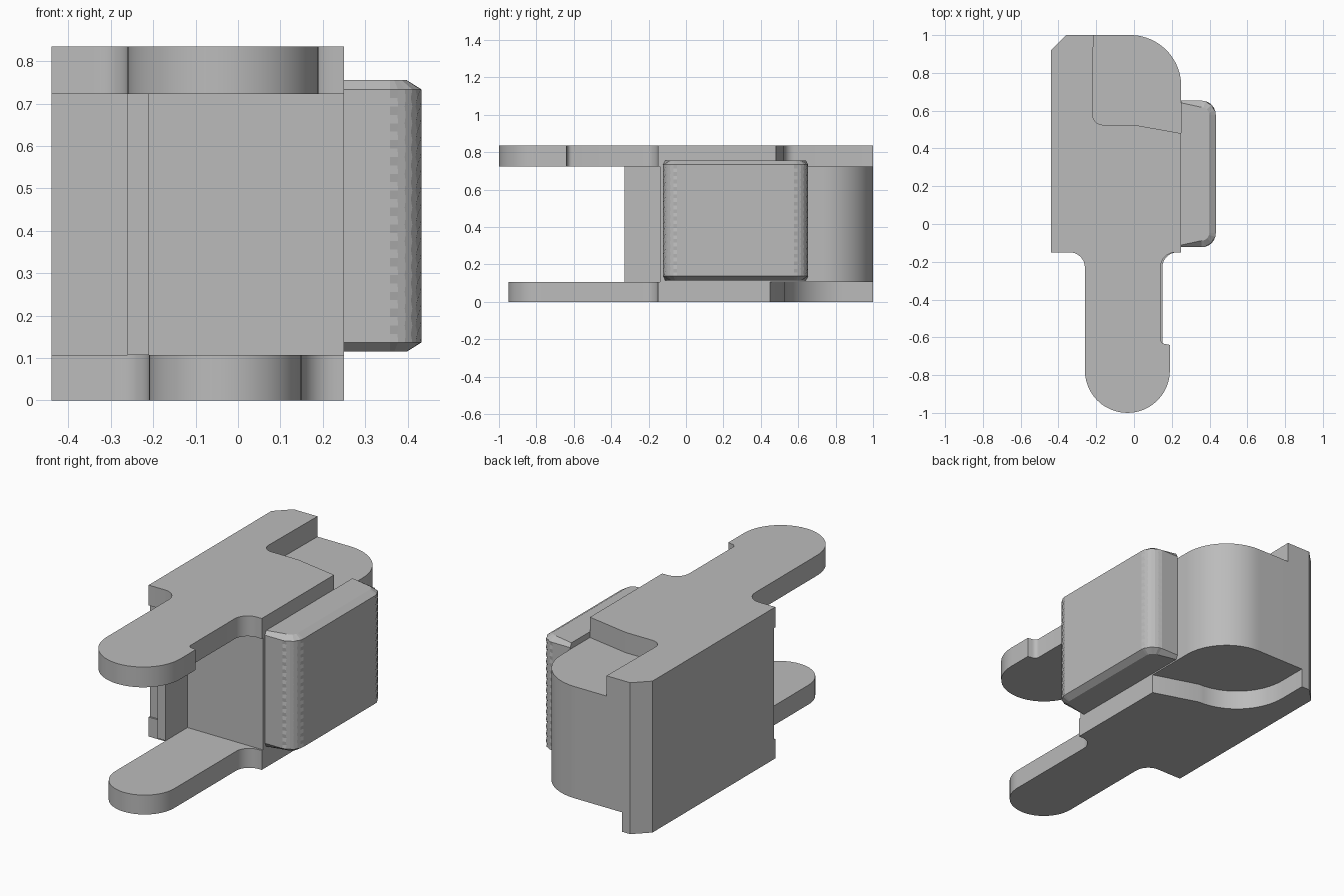
import bpy, bmesh, math

cube = bpy.data.objects.get("Cube")
if cube:
    bpy.data.objects.remove(cube, do_unlink=True)

grey = bpy.data.materials.new("plain grey")
grey.use_nodes = True
colour = (0.5, 0.5, 0.5, 1)
grey.diffuse_color = colour
grey.node_tree.nodes["Principled BSDF"].inputs["Base Color"].default_value = colour


def arc(cx, cy, rx, ry, start, end, steps=10):
    """Points along an elliptical arc, angles in degrees."""
    angles = [math.radians(start + (end - start) * i / steps) for i in range(steps + 1)]
    return [(cx + rx * math.cos(a), cy + ry * math.sin(a)) for a in angles]


def finish(name, bm, smooth=True):
    bmesh.ops.recalc_face_normals(bm, faces=bm.faces)
    mesh = bpy.data.meshes.new(name)
    bm.to_mesh(mesh)
    bm.free()
    mesh.materials.append(grey)
    obj = bpy.data.objects.new(name, mesh)
    bpy.context.collection.objects.link(obj)
    if smooth:
        bpy.ops.object.select_all(action='DESELECT')
        obj.select_set(True)
        bpy.context.view_layer.objects.active = obj
        bpy.ops.object.shade_smooth_by_angle(angle=math.radians(30))
    return obj


def slab(name, outline, z0, z1):
    """Extrude a plan outline between two heights."""
    bm = bmesh.new()
    face = bm.faces.new([bm.verts.new((x, y, z0)) for x, y in outline])
    new = bmesh.ops.extrude_face_region(bm, geom=[face])["geom"]
    verts = [v for v in new if isinstance(v, bmesh.types.BMVert)]
    bmesh.ops.translate(bm, verts=verts, vec=(0, 0, z1 - z0))
    return finish(name, bm)


left, right, back, low, high = -0.44, 0.25, 1.0, 0.107, 0.723
chamfer = [(left, 0.92), (-0.36, back)]

# Main block with one large rounded rear corner
slab("main_block", [(left, -0.14)] + chamfer
     + arc(-0.02, 0.73, 0.27, 0.27, 90, 0, 20) + [(right, -0.14)], low, high)

# Thin rib between the two handles
slab("front_rib", [(-0.26, -0.33), (-0.26, -0.1), (-0.21, -0.1), (-0.21, -0.33)], low, high)

# Upper plate with its wide rounded handle and thumb notch
slab("upper_plate", [(left, -0.15)] + chamfer + [(-0.215, back)]
     + arc(-0.165, 0.58, 0.055, 0.055, 180, 270, 6) + [(0, 0.525), (right, 0.48), (right, -0.15)]
     + arc(0.22, -0.23, 0.08, 0.08, 90, 180, 8)
     + arc(0.165, -0.61, 0.025, 0.025, 180, 270, 4) + [(0.19, -0.64)]
     + arc(-0.035, -0.775, 0.225, 0.225, 0, -180, 24)
     + arc(-0.34, -0.23, 0.08, 0.08, 0, 90, 8), high, 0.835)

# Lower plate with a narrower handle and a curved cut at the rear
slab("lower_plate", [(left, -0.15)] + chamfer + [(-0.31, back)]
     + arc(0, 0.84, 0.31, 0.31, 180, 270, 16) + [(right, 0.45), (right, -0.15)]
     + arc(0.23, -0.23, 0.08, 0.08, 90, 180, 8)
     + arc(-0.03, -0.77, 0.18, 0.18, 0, -180, 24)
     + arc(-0.29, -0.23, 0.08, 0.08, 0, 90, 8), 0, low)

# Side pad: stacked rings, with small pyramid bumps on its two rounded edges
bm = bmesh.new()
corner = 0.075
px, y0, y1, pz0, pz1 = 0.433, -0.123, 0.653, 0.115, 0.755
rows = 30
heights = [(pz0, 0.035), (pz0 + 0.022, 0)]
heights += [(pz0 + 0.022 + (pz1 - pz0 - 0.044) * i / rows, 0) for i in range(1, rows + 1)]
heights += [(pz1, 0.035)]
rings = []
for row, (z, inset) in enumerate(heights):
    r = corner - inset
    points = [(right, y0 + inset / 3)]
    for cy, a, b in ((y0 + corner, -90, 0), (y1 - corner, 0, 90)):
        for i, (x, y) in enumerate(arc(px - corner, cy, r, r, a, b, 6)):
            dent = 0.005 if 0 < i < 6 and (i + row) % 2 and inset == 0 else 0
            ang = math.radians(a + (b - a) * i / 6)
            points.append((x - dent * math.cos(ang), y - dent * math.sin(ang)))
    points.append((right, y1 - inset / 3))
    rings.append([bm.verts.new((x, y, z)) for x, y in points])
for lower, upper in zip(rings, rings[1:]):
    for i in range(len(lower)):
        j = (i + 1) % len(lower)
        bm.faces.new((lower[i], lower[j], upper[j], upper[i]))
bm.faces.new(rings[0])
bm.faces.new(rings[-1])
finish("side_pad", bm, smooth=False)
